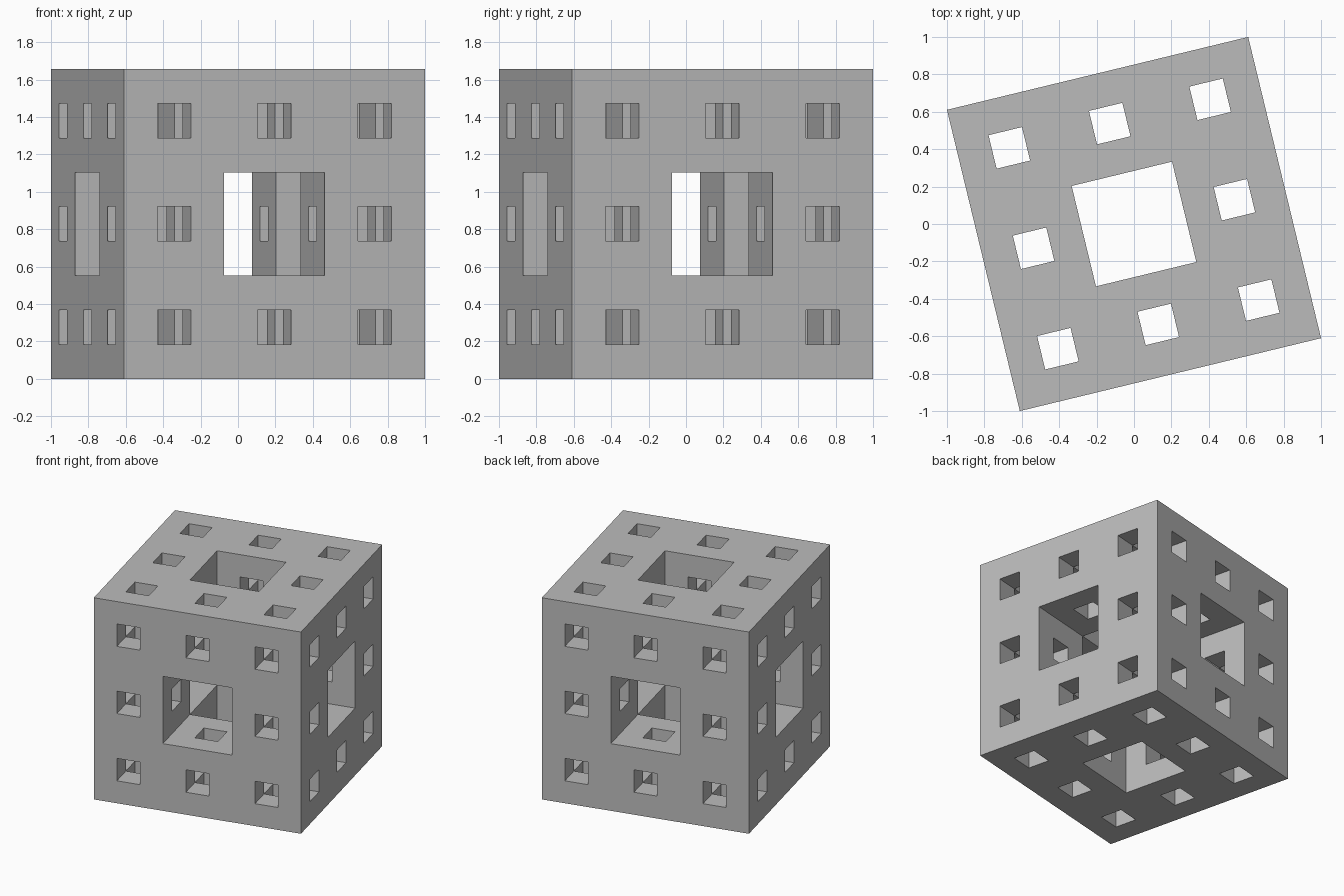
import bpy
import bmesh
from math import radians
from mathutils import Matrix, Vector

default = bpy.data.objects.get("Cube")
if default:
    bpy.data.objects.remove(default, do_unlink=True)

N = 9                   # cells along each side
SIDE = 1.657            # side length of the block
TURN = radians(13.6)    # turn about the vertical axis
CELL = SIDE / N


def solid(cell):
    """A cell is empty where two or more coordinates are central, at either scale."""
    if min(cell) < 0 or max(cell) >= N:
        return False
    fine = sum(c % 3 == 1 for c in cell)
    coarse = sum(c // 3 == 1 for c in cell)
    return fine < 2 and coarse < 2


# One plain grey for the whole block
grey = bpy.data.materials.new("plain grey")
grey.use_nodes = True
colour = (0.5, 0.5, 0.5, 1)
grey.diffuse_color = colour
grey.node_tree.nodes["Principled BSDF"].inputs["Base Color"].default_value = colour

# Perforated block: a wall wherever a solid cell meets an empty one
bm = bmesh.new()
corners = {}


def corner(p):
    key = tuple(p)
    if key not in corners:
        corners[key] = bm.verts.new(key)
    return corners[key]


for i in range(N ** 3):
    cell = (i // N ** 2, i // N % N, i % N)
    if not solid(cell):
        continue
    for axis in range(3):
        u, v = [Vector([int(k == (axis + s) % 3) for k in range(3)]) for s in (1, 2)]
        for side in (0, 1):
            beside = list(cell)
            beside[axis] += 2 * side - 1
            if solid(beside):
                continue
            base = Vector(cell)
            base[axis] += side
            ring = [base, base + u, base + u + v, base + v]
            if not side:
                ring.reverse()
            bm.faces.new([corner(p) for p in ring])

# Scale, centre, stand on the ground and turn
bm.transform(Matrix.Rotation(TURN, 4, "Z")
             @ Matrix.Translation((-SIDE / 2, -SIDE / 2, 0))
             @ Matrix.Scale(CELL, 4))

mesh = bpy.data.meshes.new("perforated_block")
bm.to_mesh(mesh)
bm.free()
mesh.materials.append(grey)
block = bpy.data.objects.new("perforated_block", mesh)
bpy.context.collection.objects.link(block)
